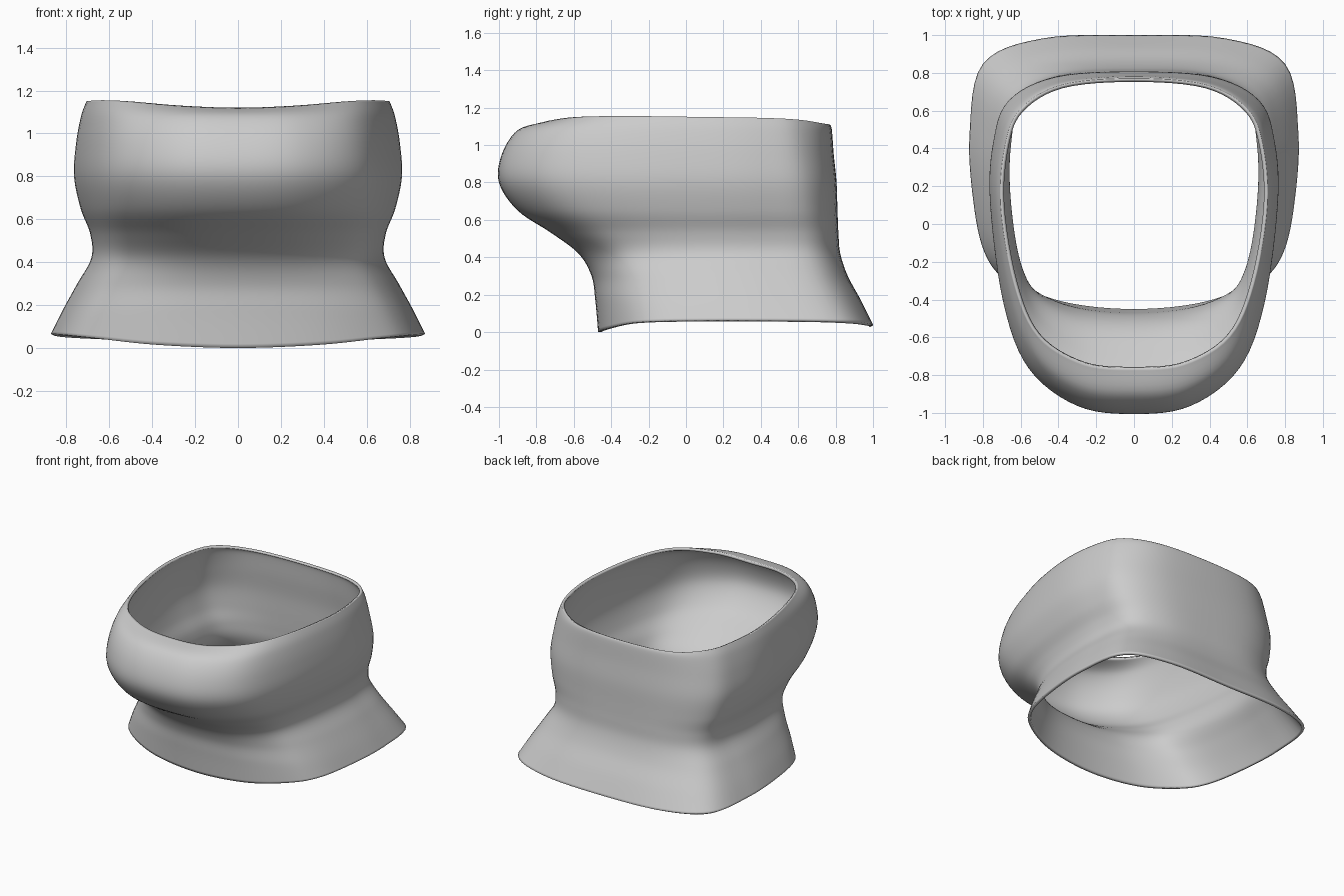
import bpy, bmesh
from mathutils import Vector

if "Cube" in bpy.data.objects:
    bpy.data.objects.remove(bpy.data.objects["Cube"])

# Unit half outlines from front centre to back centre: x, y (-1 front, +1 back)
UPPER = [(0, -1), (.38, -.97), (.72, -.80), (.90, -.48), (1, 0),
         (.965, .48), (.85, .76), (.54, .95), (0, 1)]
LOWER = [(0, -1), (.44, -.93), (.76, -.72), (.91, -.44), (.98, .04),
         (1, .43), (.92, .83), (.56, .98), (0, 1)]
MID_Y = 0.1
# Rings: height, half width, front y, back y
RINGS = [(.05, .87, -.47, 1.0), (.17, .82, -.485, .935), (.30, .75, -.505, .865),
         (.42, .685, -.575, .825), (.53, .69, -.72, .815), (.65, .735, -.90, .81),
         (.80, .765, -1.0, .805), (.95, .755, -.985, .79), (1.08, .73, -.90, .78),
         (1.14, .705, -.76, .77)]
# Height of the two open edges, front to back
BOTTOM_Z = [0, .015, .045, .06, .065, .065, .06, .045, .035]
TOP_Z = [1.12, 1.13, 1.15, 1.155, 1.15, 1.145, 1.135, 1.115, 1.11]
STEPS = 6


def spline(pts, closed):
    """Catmull-Rom curve through the points."""
    n, out = len(pts), []
    for i in range(n if closed else n - 1):
        def at(k):
            return pts[k % n] if closed else pts[max(0, min(n - 1, k))]
        a, b, c, d = (at(i + k) for k in (-1, 0, 1, 2))
        for s in range(STEPS):
            t = s / STEPS
            out.append(0.5 * (2 * b + (c - a) * t + (2 * a - 5 * b + 4 * c - d) * t * t
                              + (3 * b - a - 3 * c + d) * t ** 3))
    if not closed:
        out.append(pts[-1])
    return out


def ring(index):
    """Mirrored, smoothed cross-section."""
    z, width, front, back = RINGS[index]
    t = min(1, max(0, (z - .05) / 1.05))
    half = []
    for i, (u, l) in enumerate(zip(UPPER, LOWER)):
        fx, fy = (l[k] + (u[k] - l[k]) * t for k in (0, 1))
        y = MID_Y + (fy * (back - MID_Y) if fy > 0 else -fy * (front - MID_Y))
        h = BOTTOM_Z[i] if index == 0 else TOP_Z[i] if index == len(RINGS) - 1 else z
        half.append(Vector((fx * width, y, h)))
    mirror = [Vector((-p.x, p.y, p.z)) for p in half[-2:0:-1]]
    return spline(half + mirror, True)


# Collar shell lofted through the rings
rings = [ring(i) for i in range(len(RINGS))]
columns = [spline(list(col), False) for col in zip(*rings)]
bm = bmesh.new()
grid = [[bm.verts.new(p) for p in col] for col in columns]
for i, col in enumerate(grid):
    nxt = grid[(i + 1) % len(grid)]
    for j in range(len(col) - 1):
        bm.faces.new((col[j], nxt[j], nxt[j + 1], col[j + 1]))
mesh = bpy.data.meshes.new("collar_shell")
bm.to_mesh(mesh)
bm.free()
shell = bpy.data.objects.new("collar_shell", mesh)
bpy.context.collection.objects.link(shell)

# Thin wall, growing inward
wall = shell.modifiers.new("wall", 'SOLIDIFY')
wall.thickness = 0.02
wall.offset = -1

# Plain grey
grey = bpy.data.materials.new("grey")
grey.diffuse_color = (0.6, 0.6, 0.6, 1)
grey.use_nodes = True
grey.node_tree.nodes["Principled BSDF"].inputs["Base Color"].default_value = grey.diffuse_color
mesh.materials.append(grey)

bpy.context.view_layer.objects.active = shell
shell.select_set(True)
bpy.ops.object.shade_smooth_by_angle(angle=0.8)
